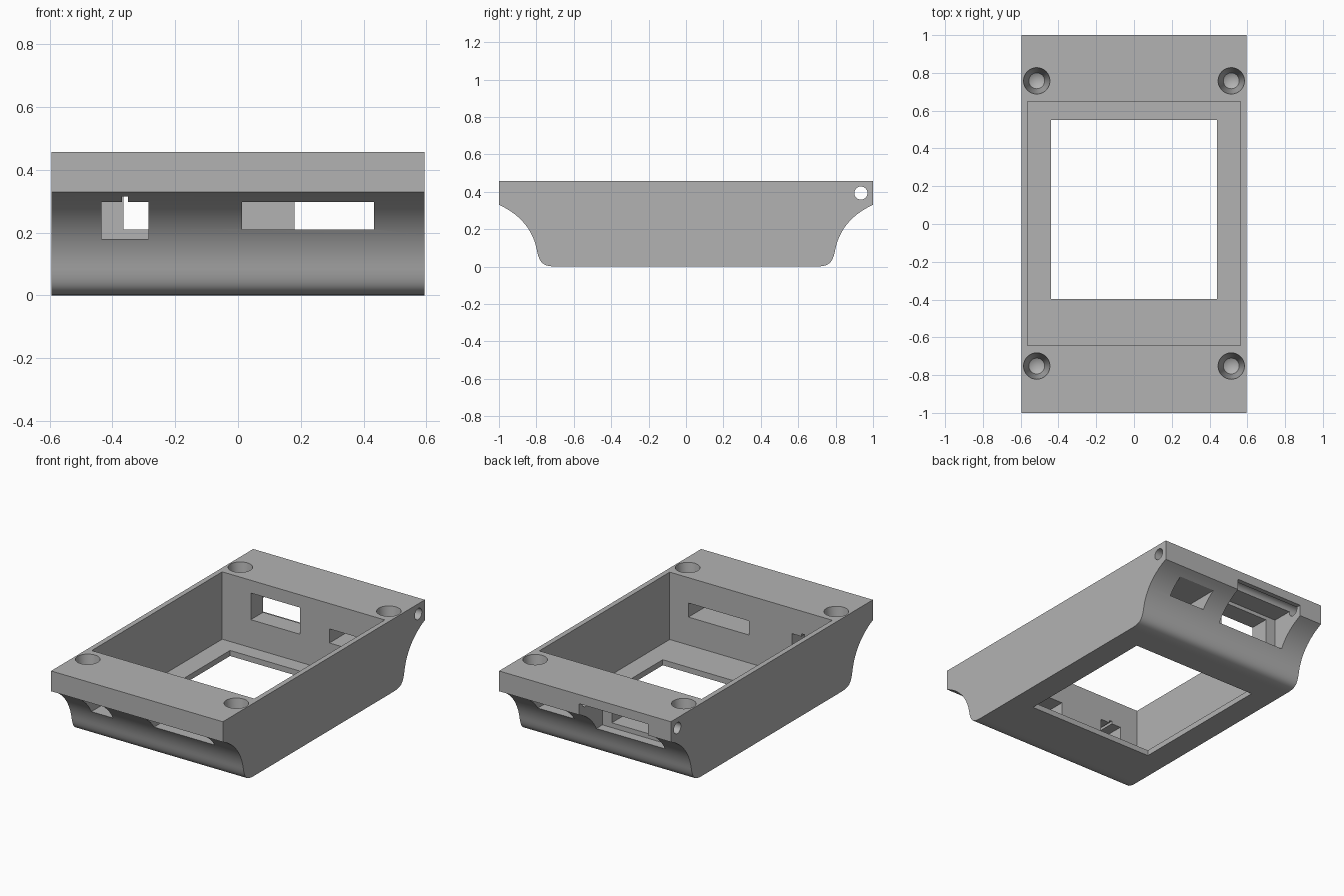
import bpy, bmesh, math
from mathutils import Vector
from mathutils.geometry import interpolate_bezier

cube = bpy.data.objects.get("Cube")
if cube:
    bpy.data.objects.remove(cube, do_unlink=True)

HALF_W = 0.595
TOP = 0.457

grey = bpy.data.materials.new("grey_plastic")
grey.use_nodes = True
colour = (0.45, 0.45, 0.45, 1)
grey.diffuse_color = colour
grey.node_tree.nodes["Principled BSDF"].inputs["Base Color"].default_value = colour


def make_object(name, bm):
    bmesh.ops.recalc_face_normals(bm, faces=bm.faces)
    mesh = bpy.data.meshes.new(name)
    bm.to_mesh(mesh)
    bm.free()
    mesh.materials.append(grey)
    obj = bpy.data.objects.new(name, mesh)
    bpy.context.collection.objects.link(obj)
    return obj


def curve(*points, steps=14):
    return interpolate_bezier(*[Vector(p) for p in points], steps)


def cut(body, name, bm):
    cutter = make_object(name, bm)
    cutter.hide_render = True
    mod = body.modifiers.new(name, 'BOOLEAN')
    mod.operation = 'DIFFERENCE'
    mod.solver = 'EXACT'
    mod.object = cutter
    bpy.context.view_layer.objects.active = body
    bpy.ops.object.modifier_apply(modifier=name)
    bpy.data.objects.remove(cutter, do_unlink=True)


def cut_box(body, name, x, y, z):
    bm = bmesh.new()
    bmesh.ops.create_cube(bm, size=1)
    for v in bm.verts:
        for axis, (low, high) in enumerate((x, y, z)):
            v.co[axis] = low if v.co[axis] < 0 else high
    cut(body, name, bm)


# Housing: flared side profile extruded across the width
flare = curve((1, .33), (.90, .285), (.825, .21), (.80, .10))
foot = curve((.80, .10), (.785, .02), (.77, 0), (.69, 0))
half = [(1, TOP)] + [(p.x, p.y) for p in flare + foot[1:]]
profile = half + [(-y, z) for y, z in reversed(half)]
bm = bmesh.new()
face = bm.faces.new([bm.verts.new((-HALF_W, y, z)) for y, z in profile])
side = bmesh.ops.extrude_face_region(bm, geom=[face])
bmesh.ops.translate(bm, vec=(2 * HALF_W, 0, 0),
                    verts=[g for g in side["geom"] if isinstance(g, bmesh.types.BMVert)])
body = make_object("housing", bm)

# Pocket and display window
cut_box(body, "pocket", (-.563, .563), (-.643, .648), (.035, 1))
cut_box(body, "window", (-.44, .44), (-.398, .55), (-.1, .2))

# Front wall openings
cut_box(body, "front_port", (-.435, -.285), (-1.1, -.6), (.18, .298))
cut_box(body, "front_port_notch", (-.37, -.35), (-1.1, -.6), (.25, .315))
cut_box(body, "front_slot", (.013, .433), (-1.1, -.6), (.21, .298))

# Back wall openings, one with a wider outer recess
cut_box(body, "back_slot", (.18, .433), (.6, 1.1), (.21, .298))
cut_box(body, "back_port", (-.365, -.025), (.6, 1.1), (.21, .377))
cut_box(body, "back_port_recess", (-.436, .04), (.77, 1.1), (.18, .40))

# Rod holes running across both lips
for y in (-.935, .935):
    bm = bmesh.new()
    bmesh.ops.create_cone(bm, cap_ends=True, segments=32, radius1=.035, radius2=.035, depth=2)
    for v in bm.verts:
        v.co = (v.co.z, y + v.co.x, .393 + v.co.y)
    cut(body, "rod_hole", bm)

# Tapered screw holes with pointed bottoms
taper = [(.07, TOP + .02), (.07, TOP), (.042, TOP - .25)]
for x in (-.515, .515):
    for y in (-.752, .758):
        bm = bmesh.new()
        rings = [[bm.verts.new((x + r * math.cos(a), y + r * math.sin(a), z))
                  for a in (math.tau * i / 32 for i in range(32))] for r, z in taper]
        bm.faces.new(rings[0])
        tip = bm.verts.new((x, y, TOP - .275))
        for i in range(32):
            j = (i + 1) % 32
            for upper, lower in zip(rings, rings[1:]):
                bm.faces.new((upper[i], upper[j], lower[j], lower[i]))
            bm.faces.new((rings[-1][i], rings[-1][j], tip))
        cut(body, "screw_hole", bm)

# Smooth the curves, keep the edges crisp
bpy.ops.object.select_all(action='DESELECT')
body.select_set(True)
bpy.context.view_layer.objects.active = body
bpy.ops.object.shade_smooth_by_angle(angle=math.radians(25))
